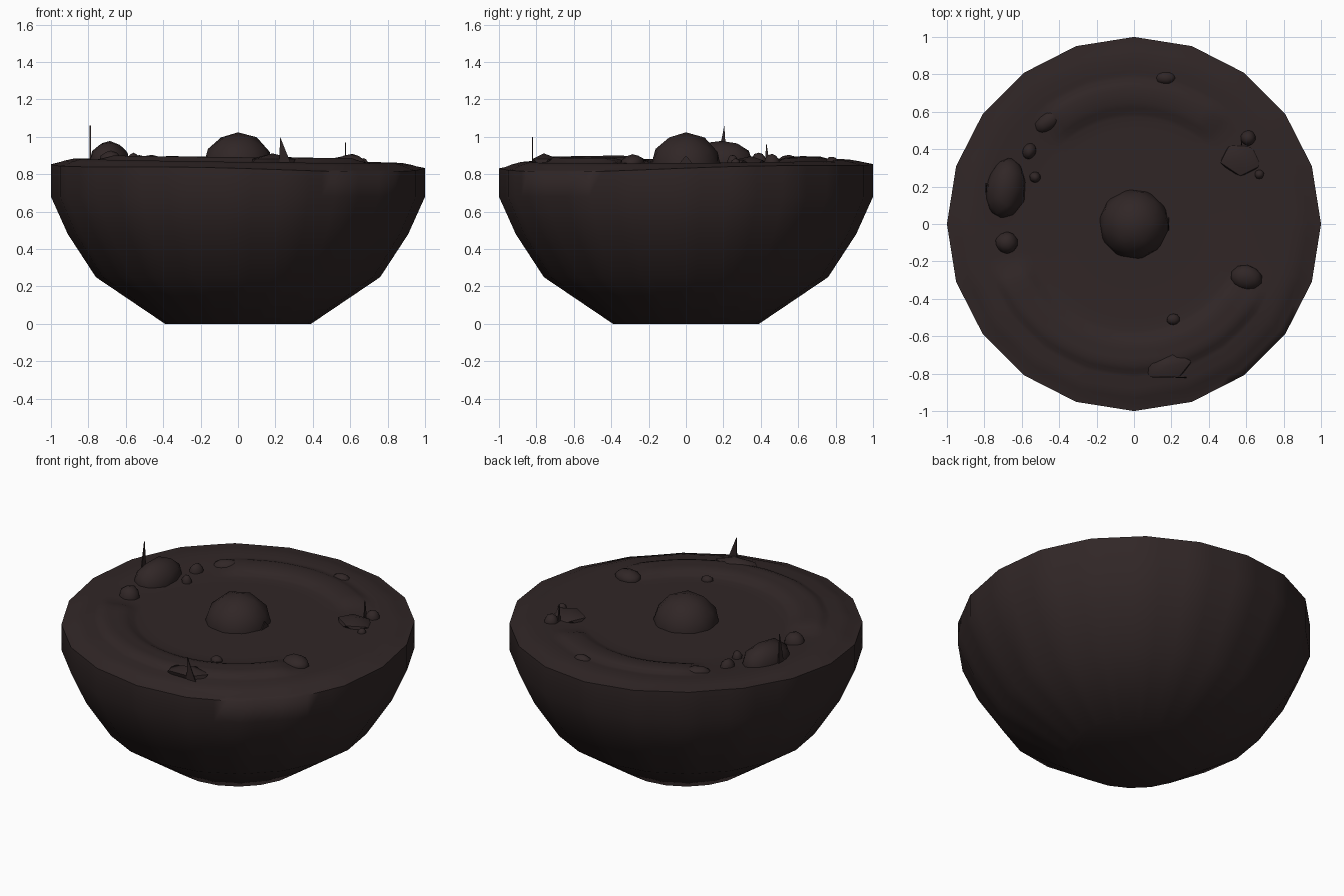
import bpy, bmesh, math, random
from mathutils import Vector, Matrix

if "Cube" in bpy.data.objects:
    bpy.data.objects.remove(bpy.data.objects["Cube"])

random.seed(4)
mat = bpy.data.materials.new("dark brown")
mat.diffuse_color = (0.030, 0.0195, 0.0195, 1)
mat.use_nodes = True
mat.node_tree.nodes["Principled BSDF"].inputs["Base Color"].default_value = mat.diffuse_color


def finish(name, bm, angle=None):
    me = bpy.data.meshes.new(name)
    bmesh.ops.recalc_face_normals(bm, faces=bm.faces)
    bm.to_mesh(me)
    bm.free()
    ob = bpy.data.objects.new(name, me)
    bpy.context.collection.objects.link(ob)
    me.materials.append(mat)
    if angle:
        bpy.ops.object.select_all(action='DESELECT')
        ob.select_set(True)
        bpy.context.view_layer.objects.active = ob
        bpy.ops.object.shade_smooth_by_angle(angle=math.radians(angle))
    return ob


def smooth(t):
    t = max(0.0, min(1.0, t))
    return t * t * (3 - 2 * t)


# rim height changes gently around the bowl
def rim(a):
    return 0.843 - 0.015 * math.cos(a) + 0.018 * math.sin(a) + 0.008 * math.sin(3 * a + 0.6)


# raked ridges: start and end angle, inner and outer radius, height
RIDGES = [(46, 134, 0.57, 0.79, 0.025), (196, 334, 0.57, 0.82, 0.028)]


def ground(a, r):
    edge = smooth((r - 0.88) / 0.12)
    shoulder = 0.872 - 0.012 * math.cos(a) + 0.006 * math.sin(a)
    z = 0.858 + (shoulder - 0.858) * smooth((r - 0.5) / 0.42)
    z = z * (1 - edge) + rim(a) * edge
    d = math.degrees(a) % 360
    for a0, a1, r0, r1, h in RIDGES:
        ends = smooth((d - a0) / 10) * smooth((a1 - d) / 10)
        z += h * ends * smooth((r - r0) / 0.08) * smooth((r1 - r) / 0.07)
    return z


# bowl and soil: one lathe on a twenty-sided outline
N, SIDES = 80, 20
step = 2 * math.pi / SIDES


def chord(a):
    return math.cos(step / 2) / math.cos(a % step - step / 2)


bm = bmesh.new()
rings = []
for r, z in [(0.39, 0), (0.76, 0.25), (0.91, 0.48), (1, 0.68), (1, None)]:
    ring = []
    for i in range(N):
        a = 2 * math.pi * i / N
        k = r * chord(a)
        ring.append(bm.verts.new((k * math.cos(a), k * math.sin(a), rim(a) if z is None else z)))
    rings.append(ring)
for r in [0.965, 0.93, 0.88, 0.82, 0.80, 0.78, 0.75, 0.72, 0.68, 0.65, 0.62, 0.59, 0.57, 0.5, 0.35, 0.15]:
    ring = []
    for i in range(N):
        a = 2 * math.pi * i / N
        k = r * (1 + (chord(a) - 1) * smooth((r - 0.7) / 0.2))
        ring.append(bm.verts.new((k * math.cos(a), k * math.sin(a), ground(a, r))))
    rings.append(ring)
for lo, hi in zip(rings, rings[1:]):
    for i in range(N):
        j = (i + 1) % N
        bm.faces.new((lo[i], lo[j], hi[j], hi[i]))
bm.faces.new(rings[0][::-1])
bm.faces.new(rings[-1])
finish("bowl_with_soil", bm, 75)


# stones: lumpy squashed balls half sunk in the soil
def stone(name, x, y, rx, ry, top, rot=0, rough=0.05, base=0.858, sub=2):
    bm = bmesh.new()
    bmesh.ops.create_icosphere(bm, subdivisions=sub, radius=1)
    for v in bm.verts:
        v.co *= 1 + random.uniform(-rough, rough)
    m = (Matrix.Translation((x, y, base)) @ Matrix.Rotation(math.radians(rot), 4, 'Z')
         @ Matrix.Diagonal((rx, ry, top - base, 1)))
    bmesh.ops.transform(bm, matrix=m, verts=bm.verts)
    finish(name, bm, 50)


stone("centre_ball", 0, 0, 0.192, 0.192, 1.025, 10, 0.01, 0.835)
STONES = [
    (-0.685, 0.19, 0.108, 0.17, 0.98, -8),
    (-0.68, -0.10, 0.063, 0.06, 0.93),
    (-0.56, 0.39, 0.036, 0.046, 0.915, -20),
    (-0.53, 0.25, 0.03, 0.03, 0.905),
    (-0.46, 0.55, 0.085, 0.05, 0.902, 35),
    (0.17, 0.78, 0.055, 0.036, 0.895),
    (0.61, 0.46, 0.042, 0.042, 0.907),
    (0.67, 0.265, 0.025, 0.025, 0.885),
    (0.60, -0.285, 0.085, 0.065, 0.905, -8),
    (0.21, -0.51, 0.035, 0.03, 0.885),
]
for i, s in enumerate(STONES):
    stone(f"pebble_{i + 1}", *s)
# angular rocks
stone("flat_rock_right", 0.565, 0.345, 0.115, 0.09, 0.895, -20, 0.12, sub=1)
stone("flat_rock_front", 0.185, -0.76, 0.145, 0.075, 0.91, 12, 0.12, sub=1)


# thin upright shards: base point, width direction, width, tip
def shard(name, x, y, dx, dy, w, tip, lean):
    d = Vector((dx, dy, 0))
    n = Vector((-dy, dx, 0)) * 0.003
    c = Vector((x, y, 0.84))
    bm = bmesh.new()
    pts = [c - d * w / 2, c + d * w / 2, Vector((x, y, tip)) + d * lean]
    a = [bm.verts.new(p - n) for p in pts]
    b = [bm.verts.new(p + n) for p in pts]
    bm.faces.new(a)
    bm.faces.new(b[::-1])
    for i in range(3):
        j = (i + 1) % 3
        bm.faces.new((a[i], a[j], b[j], b[i]))
    finish(name, bm)


shard("shard_left", -0.79, 0.19, 0, 1, 0.06, 1.06, 0.015)
shard("shard_front", 0.255, -0.82, 1, 0, 0.07, 1.0, -0.03)
shard("shard_right", 0.575, 0.435, 0, 1, 0.03, 0.97, -0.005)
shard("shard_centre", 0.185, 0.0, 0, 1, 0.10, 0.90, 0)
